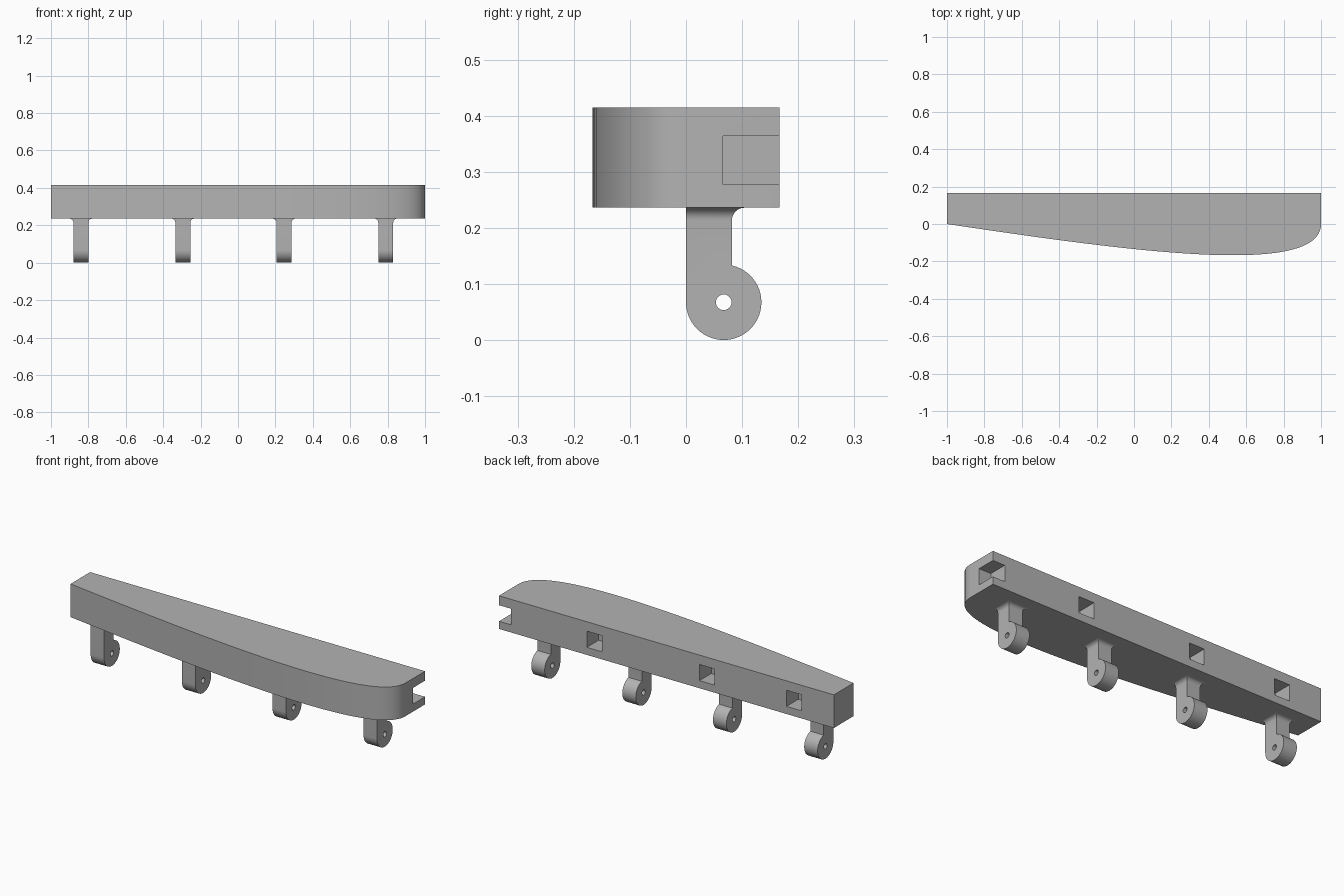
import bpy, bmesh, math
from mathutils import Vector

if "Cube" in bpy.data.objects:
    bpy.data.objects.remove(bpy.data.objects["Cube"], do_unlink=True)

grey = bpy.data.materials.new("plain grey")
grey.use_nodes = True
colour = (0.45, 0.45, 0.45, 1)
grey.diffuse_color = colour
grey.node_tree.nodes["Principled BSDF"].inputs["Base Color"].default_value = colour

BASE, TOP = 0.236, 0.415
FILLET = 0.022


def finish(name, bm):
    bmesh.ops.recalc_face_normals(bm, faces=bm.faces[:])
    mesh = bpy.data.meshes.new(name)
    bm.to_mesh(mesh)
    bm.free()
    mesh.materials.append(grey)
    obj = bpy.data.objects.new(name, mesh)
    bpy.context.collection.objects.link(obj)
    return obj


def prism(points, offset):
    """Extrude a closed outline along an offset."""
    bm = bmesh.new()
    face = bm.faces.new([bm.verts.new(p) for p in points])
    out = bmesh.ops.extrude_face_region(bm, geom=[face])
    moved = [v for v in out["geom"] if isinstance(v, bmesh.types.BMVert)]
    bmesh.ops.translate(bm, verts=moved, vec=offset)
    bmesh.ops.recalc_face_normals(bm, faces=bm.faces[:])
    return bm


def box(name, x0, x1, y0, y1, z0, z1):
    outline = [(x0, y0, z0), (x1, y0, z0), (x1, y1, z0), (x0, y1, z0)]
    return finish(name, prism(outline, (0, 0, z1 - z0)))


def cut(obj, cutter):
    mod = obj.modifiers.new("cut", 'BOOLEAN')
    mod.operation, mod.solver, mod.object = 'DIFFERENCE', 'EXACT', cutter
    bpy.context.view_layer.objects.active = obj
    bpy.ops.object.modifier_apply(modifier=mod.name)
    bpy.data.objects.remove(cutter, do_unlink=True)


def smooth(obj):
    bpy.ops.object.select_all(action='DESELECT')
    obj.select_set(True)
    bpy.context.view_layer.objects.active = obj
    bpy.ops.object.shade_smooth_by_angle(angle=math.radians(30))


# Curved beam: straight back, bulging front
ctrl = [Vector(p) for p in ((-1, 0), (0, -0.15), (1, -0.285), (1, 0))]
STEPS = 48
outline = []
for i in range(STEPS + 1):
    t = i / STEPS
    p = sum((math.comb(3, k) * t**k * (1 - t)**(3 - k) * c
             for k, c in enumerate(ctrl)), Vector((0, 0)))
    outline.append((p.x, p.y, BASE))
outline += [(1, 0.167, BASE), (-1, 0.167, BASE)]
beam = finish("beam", prism(outline, (0, 0, TOP - BASE)))

# Square pockets in the back, and the notch at the blunt end
for x0, x1 in ((-0.808, -0.717), (-0.288, -0.197), (0.384, 0.475), (0.928, 1.1)):
    cut(beam, box("pocket_cutter", x0, x1, 0.066, 0.3, 0.277, 0.364))
smooth(beam)

# Hanging hinge knuckles
CY, CZ, R = 0.0672, 0.0675, 0.0672
WIDTH, STEM = 0.08, 0.082
start = math.acos((STEM - CY) / R)


def knuckle(name, x):
    left = x - WIDTH / 2
    neck = BASE - FILLET
    pts = [(left, 0, neck), (left, STEM, neck)]
    for i in range(41):
        a = start - (start + math.pi) * i / 40
        pts.append((left, CY + R * math.cos(a), CZ + R * math.sin(a)))
    bm = prism(pts, (WIDTH, 0, 0))

    # Fillet flaring into the beam on both sides and the back
    top = max(bm.faces, key=lambda f: f.calc_center_median().z)
    for i in range(1, 9):
        a = math.pi / 2 * i / 8
        flare = FILLET * (1 - math.cos(a))
        top = bmesh.ops.extrude_discrete_faces(bm, faces=[top])["faces"][0]
        for v in top.verts:
            v.co.z = neck + FILLET * math.sin(a)
            v.co.x = x + math.copysign(WIDTH / 2 + flare, v.co.x - x)
            if v.co.y > STEM / 2:
                v.co.y = STEM + flare
    obj = finish(name, bm)

    # Pin hole
    ring = [(x - 0.1, CY + 0.014 * math.cos(i * math.tau / 24),
             CZ + 0.014 * math.sin(i * math.tau / 24)) for i in range(24)]
    cut(obj, finish("pin_cutter", prism(ring, (0.2, 0, 0))))
    smooth(obj)


for n, x in enumerate((-0.84, -0.295, 0.246, 0.79)):
    knuckle(f"hinge_knuckle_{n + 1}", x)
